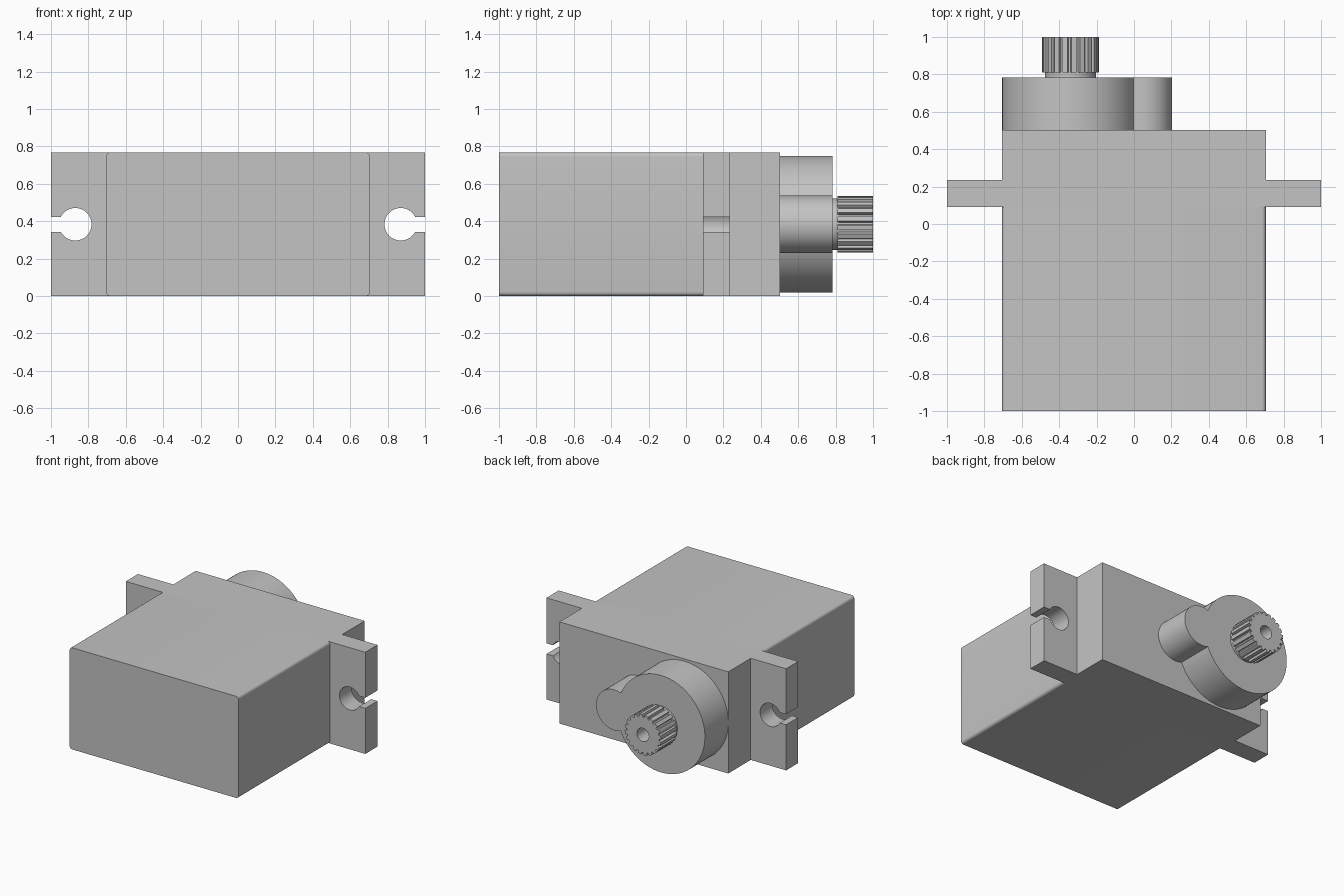
import bpy, bmesh
from math import sin, cos, pi, asin, acos, hypot

cube = bpy.data.objects.get("Cube")
if cube:
    bpy.data.objects.remove(cube, do_unlink=True)

grey = bpy.data.materials.new("plain grey")
grey.use_nodes = True
colour = (0.55, 0.55, 0.55, 1)
grey.diffuse_color = colour
grey.node_tree.nodes["Principled BSDF"].inputs["Base Color"].default_value = colour

HALF_W, TOP = 0.705, 0.767
MID = TOP / 2
SHAFT_X = -0.34


def arc(cx, cz, r, start, end, n):
    """Points along an arc in the xz plane."""
    return [(cx + r * cos(start + (end - start) * i / n),
             cz + r * sin(start + (end - start) * i / n)) for i in range(n + 1)]


def finish(name, bm):
    bmesh.ops.recalc_face_normals(bm, faces=bm.faces)
    mesh = bpy.data.meshes.new(name)
    bm.to_mesh(mesh)
    bm.free()
    mesh.materials.append(grey)
    obj = bpy.data.objects.new(name, mesh)
    bpy.context.collection.objects.link(obj)
    bpy.ops.object.select_all(action="DESELECT")
    obj.select_set(True)
    bpy.context.view_layer.objects.active = obj
    bpy.ops.object.shade_smooth_by_angle()
    return obj


def ring(bm, points, y):
    return [bm.verts.new((x, y, z)) for x, z in points]


def bridge(bm, a, b):
    for i in range(len(a)):
        j = (i + 1) % len(a)
        bm.faces.new((a[i], a[j], b[j], b[i]))


def prism(name, points, y0, y1):
    """Extrude an xz outline along y."""
    bm = bmesh.new()
    a, b = ring(bm, points, y0), ring(bm, points, y1)
    bm.faces.new(a)
    bm.faces.new(b)
    bridge(bm, a, b)
    return finish(name, bm)


def circle(r, n):
    return arc(SHAFT_X, MID, r, 0, 2 * pi, n)[:-1]


# Case: long front part with rounded edges, square rear part
R = 0.022
rounded = []
for k, (sx, cz) in enumerate([(1, TOP - R), (-1, TOP - R), (-1, R), (1, R)]):
    rounded += arc(sx * (HALF_W - R), cz, R, k * pi / 2, (k + 1) * pi / 2, 6)
prism("front_case", rounded, -1, 0.09)
prism("rear_case", [(-HALF_W, 0), (HALF_W, 0), (HALF_W, TOP), (-HALF_W, TOP)], 0.09, 0.503)

# Mounting ears with slotted screw holes
HOLE_R, SLOT = 0.087, 0.04
gap = asin(SLOT / HOLE_R)
ear = [(HALF_W, 0), (1, 0), (1, MID - SLOT)]
ear += arc(0.87, MID, HOLE_R, -gap, gap - 2 * pi, 40)
ear += [(1, MID + SLOT), (1, TOP), (HALF_W, TOP)]
for side, s in (("left", 1), ("right", -1)):
    prism(side + "_mounting_ear", [(s * x, z) for x, z in ear], 0.09, 0.235)

# Gear housing: large round boss merged with a small one
BIG, SMALL, SMALL_X = 0.366, 0.153, 0.05
d = SMALL_X - SHAFT_X
along = (d * d + BIG ** 2 - SMALL ** 2) / (2 * d)
big_a = acos(along / BIG)
small_a = acos((along - d) / SMALL)
housing = arc(SHAFT_X, MID, BIG, big_a, 2 * pi - big_a, 72)
housing += arc(SMALL_X, MID, SMALL, -small_a, small_a, 32)[1:-1]
prism("gear_housing", housing, 0.503, 0.783)

# Output shaft: collar, then toothed spline with a screw bore
prism("shaft_collar", circle(0.137, 48), 0.783, 0.815)

TEETH, BORE, Y0, Y1, FLOOR = 20, 0.05, 0.81, 1.0, 0.83
step = 2 * pi / TEETH
outer, inner = [], []
for t in range(TEETH):
    for f, r in ((0, 0.134), (0.24, 0.134), (0.34, 0.152), (0.9, 0.152)):
        a = (t + f) * step
        outer.append((SHAFT_X + r * cos(a), MID + r * sin(a)))
        inner.append((SHAFT_X + BORE * cos(a), MID + BORE * sin(a)))
bm = bmesh.new()
base, rim = ring(bm, outer, Y0), ring(bm, outer, Y1)
lip, floor = ring(bm, inner, Y1), ring(bm, inner, FLOOR)
bm.faces.new(base)
bm.faces.new(floor)
for a, b in ((base, rim), (rim, lip), (lip, floor)):
    bridge(bm, a, b)
finish("output_spline", bm)
